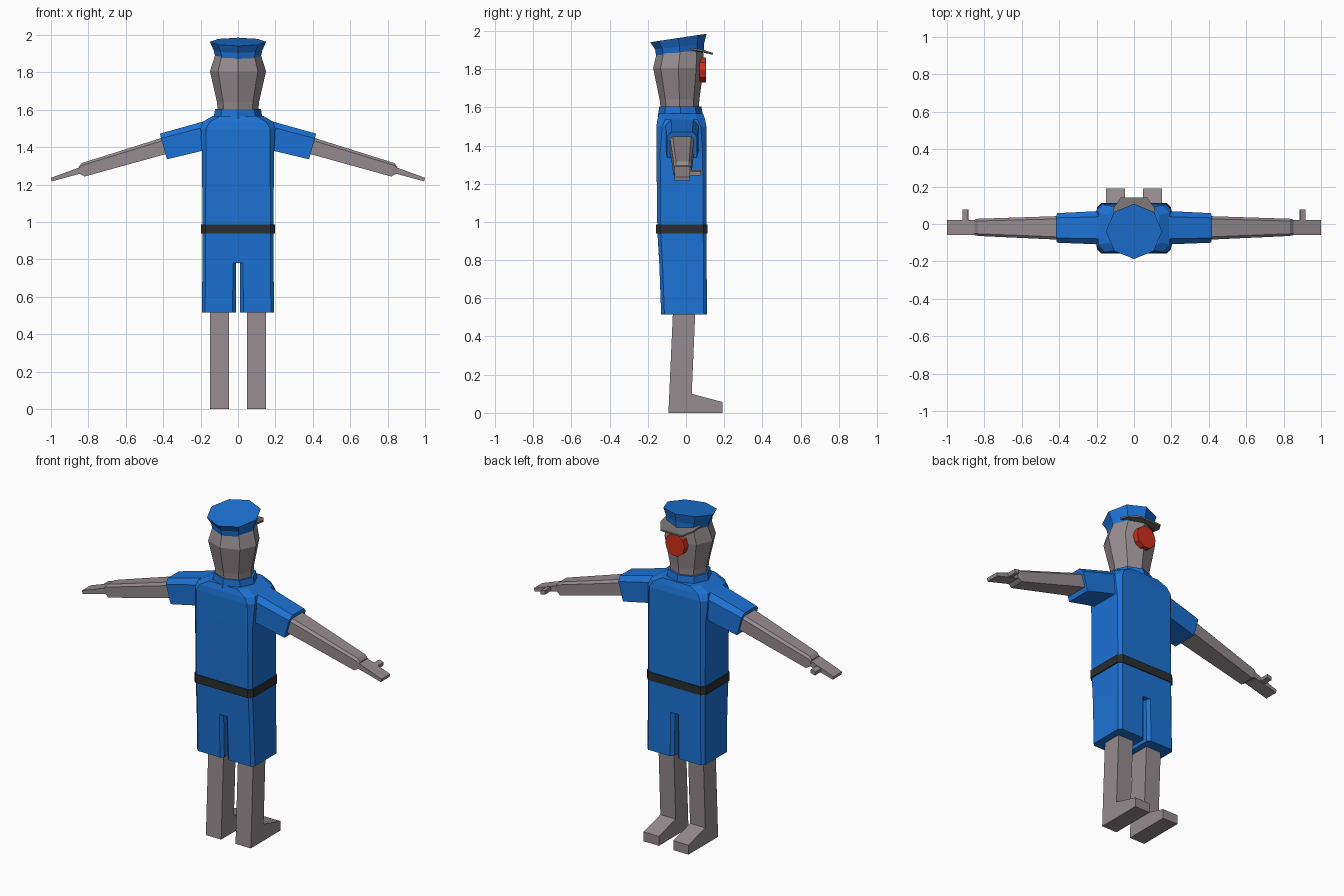
import bpy, bmesh, math

if "Cube" in bpy.data.objects:
    bpy.data.objects.remove(bpy.data.objects["Cube"])


def material(name, r, g, b):
    m = bpy.data.materials.new(name)
    m.diffuse_color = (*[(c / 255) ** 2.2 for c in (r, g, b)], 1)
    m.use_nodes = True
    m.node_tree.nodes["Principled BSDF"].inputs["Base Color"].default_value = m.diffuse_color
    return m


BLUE = material("uniform_blue", 34, 114, 212)
SKIN = material("skin_grey", 148, 138, 141)
DARK = material("belt_black", 46, 50, 51)
VISOR = material("visor_grey", 118, 113, 112)
RED = material("eye_red", 205, 50, 34)


def loft(name, rings, mat):
    """Skin a list of equal-length point rings and cap both ends."""
    bm = bmesh.new()
    vs = [[bm.verts.new(p) for p in ring] for ring in rings]
    n = len(rings[0])
    for a, b in zip(vs, vs[1:]):
        for i in range(n):
            j = (i + 1) % n
            bm.faces.new((a[i], a[j], b[j], b[i]))
    bm.faces.new(vs[0])
    bm.faces.new(vs[-1])
    bmesh.ops.recalc_face_normals(bm, faces=bm.faces)
    me = bpy.data.meshes.new(name)
    bm.to_mesh(me)
    bm.free()
    me.materials.append(mat)
    ob = bpy.data.objects.new(name, me)
    bpy.context.collection.objects.link(ob)
    return ob


def chamfered(x0, x1, y0, y1, z, c=0.017):
    """Horizontal rectangle with cut corners."""
    return [(x0 + c, y0, z), (x1 - c, y0, z), (x1, y0 + c, z), (x1, y1 - c, z),
            (x1 - c, y1, z), (x0 + c, y1, z), (x0, y1 - c, z), (x0, y0 + c, z)]


def octagon(rx, y0, y1, z, tilt=0.0):
    """Eight-sided ring with a corner on each axis, optionally rising to the face."""
    cy, ry = (y0 + y1) / 2, (y1 - y0) / 2
    pts = []
    for i in range(8):
        a = i * math.pi / 4
        y = ry * math.sin(a)
        pts.append((rx * math.cos(a), cy + y, z + tilt * y))
    return pts


def limb_ring(s, xt, xb, y0, y1, zb, zt, c):
    """Cross-section of an arm, cut at a slant, with chamfered upper edges."""
    def p(y, z):
        return (s * (xb + (xt - xb) * (z - zb) / (zt - zb)), y, z)
    return [p(y0, zb), p(y1, zb), p(y1, zt - c), p(y1 - c, zt), p(y0 + c, zt), p(y0, zt - c)]


# Shirt body with sloping shoulders
loft("shirt", [
    chamfered(-.19, .19, -.15, .107, .95),
    chamfered(-.192, .192, -.155, .107, 1.36, .02),
    chamfered(-.20, .20, -.155, .107, 1.50, .03),
    chamfered(-.19, .19, -.15, .10, 1.535, .04),
    chamfered(-.135, .135, -.14, .09, 1.567, .04),
], BLUE)
loft("collar", [octagon(.132, -.148, .09, 1.55), octagon(.122, -.14, .08, 1.605)], BLUE)
loft("belt", [chamfered(-.197, .197, -.157, .113, z, .022) for z in (.938, .987)], DARK)

# Shorts: hips and two legs
loft("shorts_hips", [chamfered(-.19, .19, -.14, .108, .78),
                     chamfered(-.19, .19, -.15, .107, .95)], BLUE)

for s, side in ((-1, "left"), (1, "right")):
    lo, hi = sorted((s * .012, s * .193))
    lo2, hi2 = sorted((s * .010, s * .19))
    loft(side + "_shorts_leg", [chamfered(lo, hi, -.13, .11, .515),
                                chamfered(lo2, hi2, -.14, .108, .785)], BLUE)

    # Lower leg and foot cut from one side profile
    profile = [(-.092, 0), (.19, 0), (.19, .057), (.03, .1), (.05, .56), (-.067, .56)]
    loft(side + "_leg", [[(s * x, y, z) for y, z in profile] for x in (.048, .15)], SKIN)

    # Sleeve, forearm, hand and thumb
    loft(side + "_sleeve", [
        limb_ring(s, .12, .12, -.115, .075, 1.40, 1.555, .03),
        limb_ring(s, .21, .20, -.108, .068, 1.378, 1.53, .03),
        limb_ring(s, .418, .38, -.10, .058, 1.335, 1.472, .025)], BLUE)
    loft(side + "_arm", [
        limb_ring(s, .38, .36, -.085, .043, 1.37, 1.458, .015),
        limb_ring(s, .835, .82, -.064, .028, 1.243, 1.315, .012),
        limb_ring(s, .852, .846, -.06, .025, 1.258, 1.296, .008)], SKIN)
    loft(side + "_hand", [
        [(s * x, y, z) for x, y, z in ((xb, -.06, zb), (xb, .022, zb), (xt, .022, zt), (xt, -.06, zt))]
        for xb, xt, zb, zt in ((.83, .835, 1.262, 1.296), (.995, 1.0, 1.217, 1.236))], SKIN)
    loft(side + "_thumb", [
        [(s * x, y, z) for x, z in ((.885, 1.25), (.915, 1.242), (.918, 1.264), (.888, 1.272))]
        for y in (.01, .078)], SKIN)

# Faceted head
loft("head", [
    octagon(.108, -.13, .065, 1.57),
    octagon(.112, -.138, .07, 1.64),
    octagon(.15, -.172, .092, 1.805),
    octagon(.12, -.15, .09, 1.90),
], SKIN)

# Single round eye on the face
loft("eye", [[(.065 * math.cos(i * math.pi / 5), y, 1.795 + .068 * math.sin(i * math.pi / 5))
              for i in range(10)] for y in (.07, .106)], RED)

# Cap with tilted flat crown
loft("cap", [
    octagon(.122, -.157, .093, 1.882, .08),
    octagon(.13, -.162, .094, 1.917, .1),
    octagon(.15, -.187, .108, 1.963, .15),
], BLUE)

# Cap visor sloping down towards its front edge
visor = [(-.115, .02, 1.902), (-.11, .085, 1.892), (-.07, .142, 1.875),
         (.07, .142, 1.875), (.11, .085, 1.892), (.115, .02, 1.902)]
loft("cap_visor", [[(x, y, z + d) for x, y, z in visor] for d in (0, .01)], VISOR)
